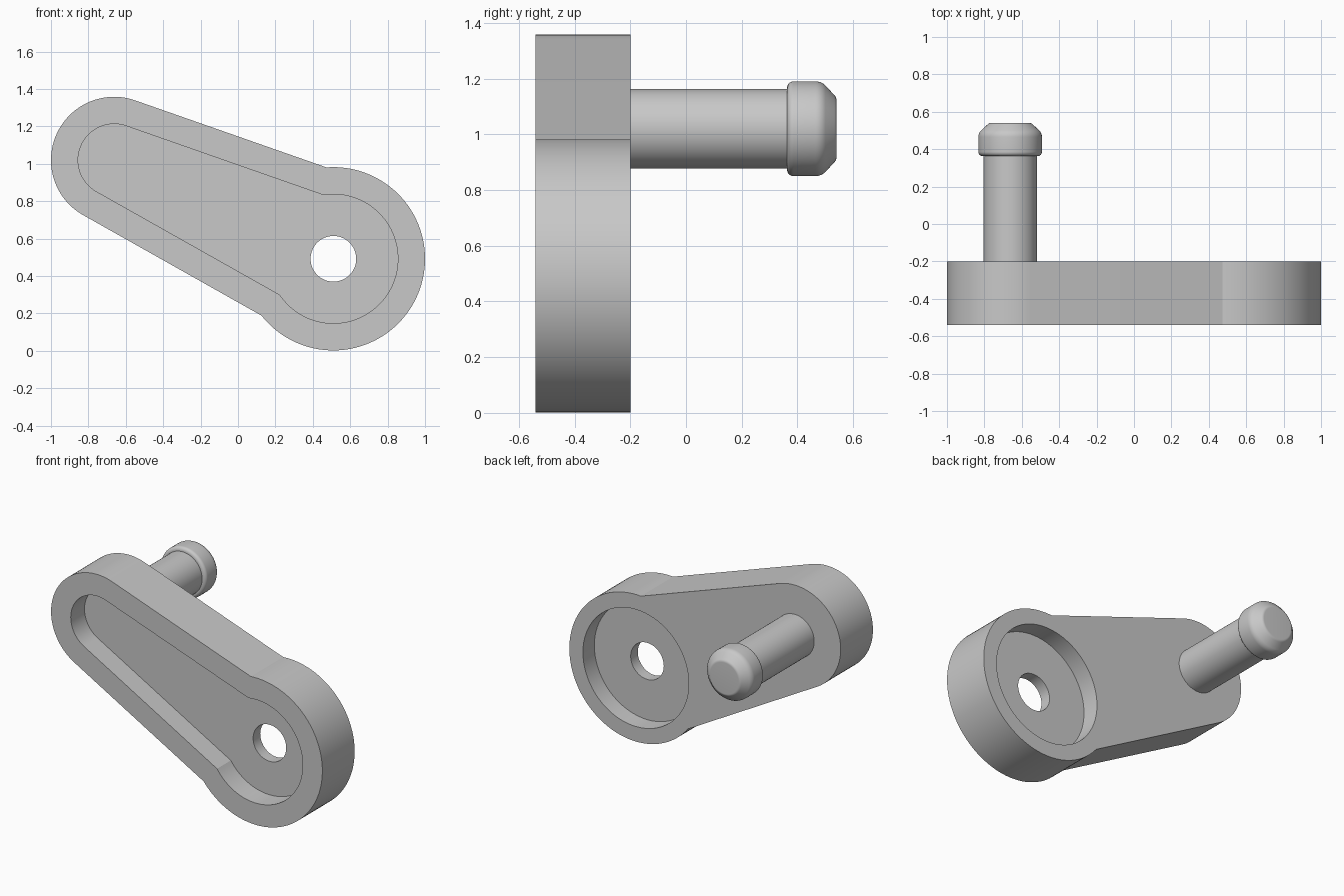
import bpy, bmesh
from math import cos, sin, pi, radians, sqrt

if "Cube" in bpy.data.objects:
    bpy.data.objects.remove(bpy.data.objects["Cube"], do_unlink=True)

grey = bpy.data.materials.new("light grey")
grey.use_nodes = True
grey.diffuse_color = (0.58, 0.58, 0.58, 1)
grey.node_tree.nodes["Principled BSDF"].inputs["Base Color"].default_value = (0.58, 0.58, 0.58, 1)

FRONT, BACK = -0.54, -0.20
HUB, HUB_R = (0.51, 0.492), 0.49       # large end
TIP, TIP_R = (-0.662, 1.02), 0.338     # small end
UPPER, LOWER = radians(70.7), radians(240.6)  # normals of the straight sides


def arc(centre, r, a0, a1, n):
    return [(centre[0] + r * cos(a0 + (a1 - a0) * i / n),
             centre[1] + r * sin(a0 + (a1 - a0) * i / n)) for i in range(n + 1)]


def hub_hit(normal, turn, tip_r, hub_r):
    """Distance along a straight side to the hub circle, as the hub angle."""
    from math import atan2
    dx, dz = -turn * sin(normal), turn * cos(normal)
    px = TIP[0] + tip_r * cos(normal) - HUB[0]
    pz = TIP[1] + tip_r * sin(normal) - HUB[1]
    b = px * dx + pz * dz
    t = -b - sqrt(b * b - (px * px + pz * pz - hub_r ** 2))
    return atan2(pz + t * dz, px + t * dx)


def arm_outline(inset):
    tr, hr = TIP_R - inset, HUB_R - inset
    top = hub_hit(UPPER, -1, tr, hr)
    low = hub_hit(LOWER, 1, tr, hr)
    return arc(TIP, tr, UPPER, LOWER, 48) + arc(HUB, hr, low, top, 72)


def prism(name, outline, y0, y1):
    bm = bmesh.new()
    face = bm.faces.new([bm.verts.new((x, y0, z)) for x, z in outline])
    new = bmesh.ops.extrude_face_region(bm, geom=[face])["geom"]
    bmesh.ops.translate(bm, vec=(0, y1 - y0, 0),
                        verts=[v for v in new if isinstance(v, bmesh.types.BMVert)])
    return finish(name, bm)


def finish(name, bm):
    bmesh.ops.recalc_face_normals(bm, faces=bm.faces)
    mesh = bpy.data.meshes.new(name)
    bm.to_mesh(mesh)
    bm.free()
    mesh.materials.append(grey)
    obj = bpy.data.objects.new(name, mesh)
    bpy.context.collection.objects.link(obj)
    return obj


def activate(obj):
    bpy.ops.object.select_all(action='DESELECT')
    obj.select_set(True)
    bpy.context.view_layer.objects.active = obj


def circle(r):
    return arc(HUB, r, 0, 2 * pi, 72)[:-1]


# Arm plate with front pocket, round rear recess and through hole
arm = prism("crank_arm", arm_outline(0), FRONT, BACK)
cutters = [
    prism("front_pocket_cutter", arm_outline(0.145), FRONT - 0.1, FRONT + 0.145),
    prism("rear_recess_cutter", circle(0.39), BACK - 0.12, BACK + 0.1),
    prism("shaft_hole_cutter", circle(0.122), FRONT - 0.2, BACK + 0.2),
]
for cutter in cutters:
    cutter.hide_render = True
    activate(arm)
    mod = arm.modifiers.new("cut", 'BOOLEAN')
    mod.operation, mod.solver, mod.object = 'DIFFERENCE', 'EXACT', cutter
    bpy.ops.object.modifier_apply(modifier=mod.name)
    bpy.data.objects.remove(cutter, do_unlink=True)

# Handle peg: radius and depth profile spun around its axis
profile = [(0, BACK - 0.03), (0.143, BACK - 0.03), (0.143, 0.363), (0.15, 0.363)]
profile += arc((0.147, 0.386), 0.023, radians(-70), 0, 6)
profile += arc((0.12, 0.465), 0.05, 0, radians(45), 6)
profile += arc((0.103, 0.516), 0.024, radians(45), radians(90), 5) + [(0, 0.54)]
bm = bmesh.new()
verts = [bm.verts.new((TIP[0] + r, y, TIP[1])) for r, y in profile]
edges = [bm.edges.new(pair) for pair in zip(verts, verts[1:])]
bmesh.ops.spin(bm, geom=verts + edges, cent=(TIP[0], 0, TIP[1]), axis=(0, 1, 0),
               angle=2 * pi, steps=64, use_merge=True)
bmesh.ops.remove_doubles(bm, verts=bm.verts, dist=0.0001)
peg = finish("handle_peg", bm)

for obj in (arm, peg):
    activate(obj)
    bpy.ops.object.shade_smooth_by_angle(angle=radians(18))
